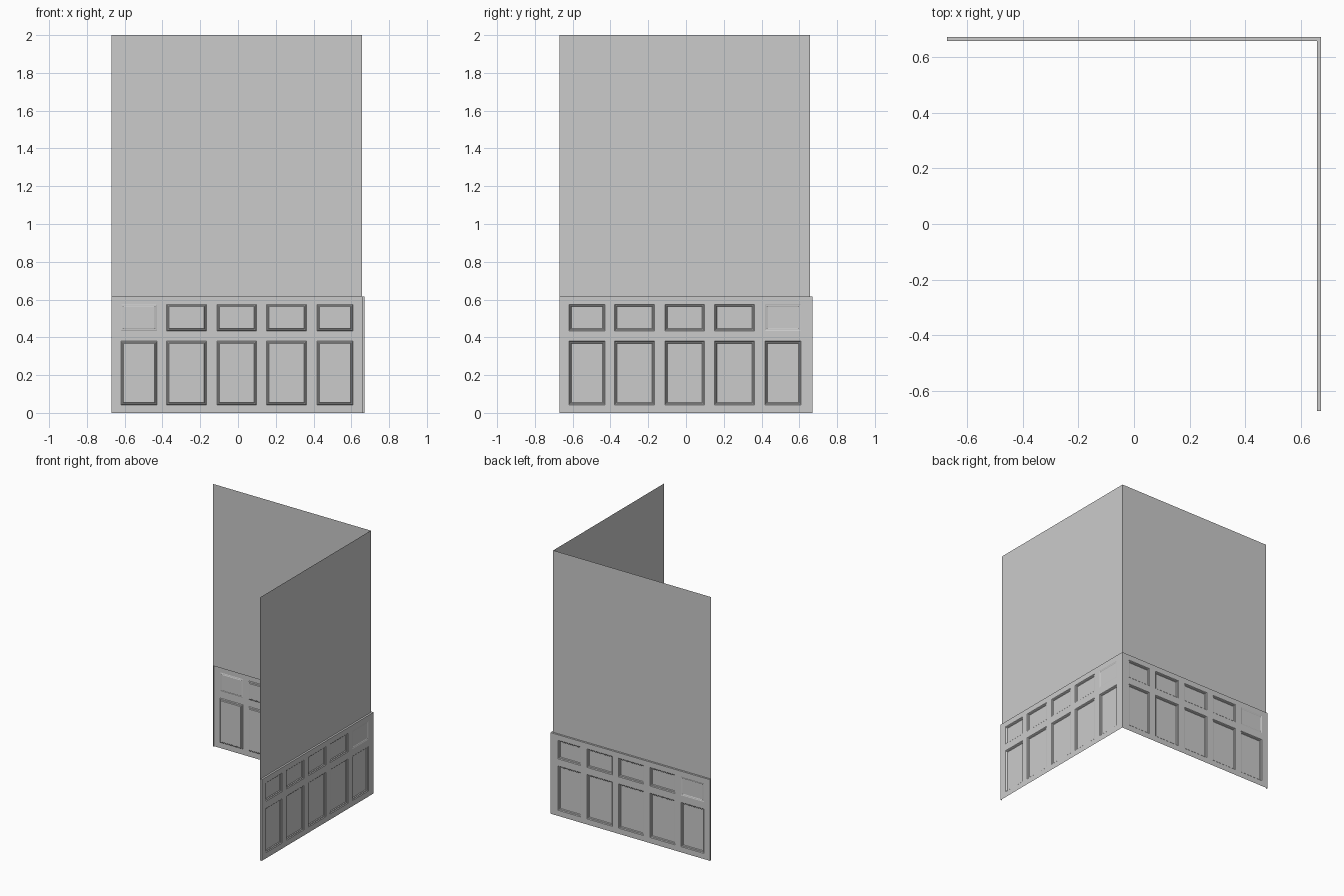
import bpy, bmesh

if "Cube" in bpy.data.objects:
    bpy.data.objects.remove(bpy.data.objects["Cube"])

WALL, FACE, END = 0.657, 0.671, -0.671      # upper sheet, wainscot face, free end
TOP, RAIL = 2.0, 0.617
COLS = [(-0.62, -0.428), (-0.378, -0.167), (-0.112, 0.097), (0.15, 0.362), (0.418, 0.608)]
ROWS = [(0.043, 0.38), (0.434, 0.575)]


def make_object(name, quads, on_right):
    """Quads are (along wall, outward, height); the right wall swaps x and y."""
    bm = bmesh.new()
    for q in quads:
        pts = [(d, u, z) if on_right else (u, d, z) for u, d, z in q]
        if not on_right:
            pts.reverse()
        bm.faces.new([bm.verts.new(p) for p in pts])
    bmesh.ops.remove_doubles(bm, verts=bm.verts, dist=1e-5)
    me = bpy.data.meshes.new(name)
    bm.to_mesh(me)
    bm.free()
    ob = bpy.data.objects.new(name, me)
    bpy.context.collection.objects.link(ob)
    return ob


def rect(u0, u1, z0, z1, d):
    return [(u0, d, z0), (u1, d, z0), (u1, d, z1), (u0, d, z1)]


def recessed_panel(u0, u1, z0, z1, depth):
    """Moulded recess: sloped lip, flat step, second slope, then the field."""
    steps = [(0, 0), (0.005, 0.45), (0.009, 0.5), (0.013, 1)]
    loops = [rect(u0 + i, u1 - i, z0 + i, z1 - i, FACE - depth * f) for i, f in steps]
    quads = []
    for a, b in zip(loops, loops[1:]):
        for k in range(4):
            n = (k + 1) % 4
            quads.append([a[k], a[n], b[n], b[k]])
    return quads + [loops[-1]]


def wainscot(shallow_col):
    us = [END] + [v for c in COLS for v in c] + [FACE]
    zs = [0] + [v for r in ROWS for v in r] + [RAIL]
    quads = []
    for i in range(len(us) - 1):
        for j in range(len(zs) - 1):
            cell = (us[i], us[i + 1], zs[j], zs[j + 1])
            if i % 2 and j % 2:
                weak = i // 2 == shallow_col and j == 3
                quads += recessed_panel(*cell, 0.004 if weak else 0.011)
            else:
                quads.append(rect(*cell, FACE))
    # mitred top ledge and free end cap
    quads.append([(END, FACE, RAIL), (FACE, FACE, RAIL), (WALL, WALL, RAIL), (END, WALL, RAIL)])
    quads.append([(END, WALL, 0), (END, FACE, 0), (END, FACE, RAIL), (END, WALL, RAIL)])
    return quads


for label, on_right, shallow in (("back", False, 0), ("right", True, 4)):
    # thin upper wall sheet
    make_object(label + "_upper_wall", [rect(END, WALL, RAIL, TOP, WALL)], on_right)
    # panelled lower wall
    make_object(label + "_wainscot", wainscot(shallow), on_right)
